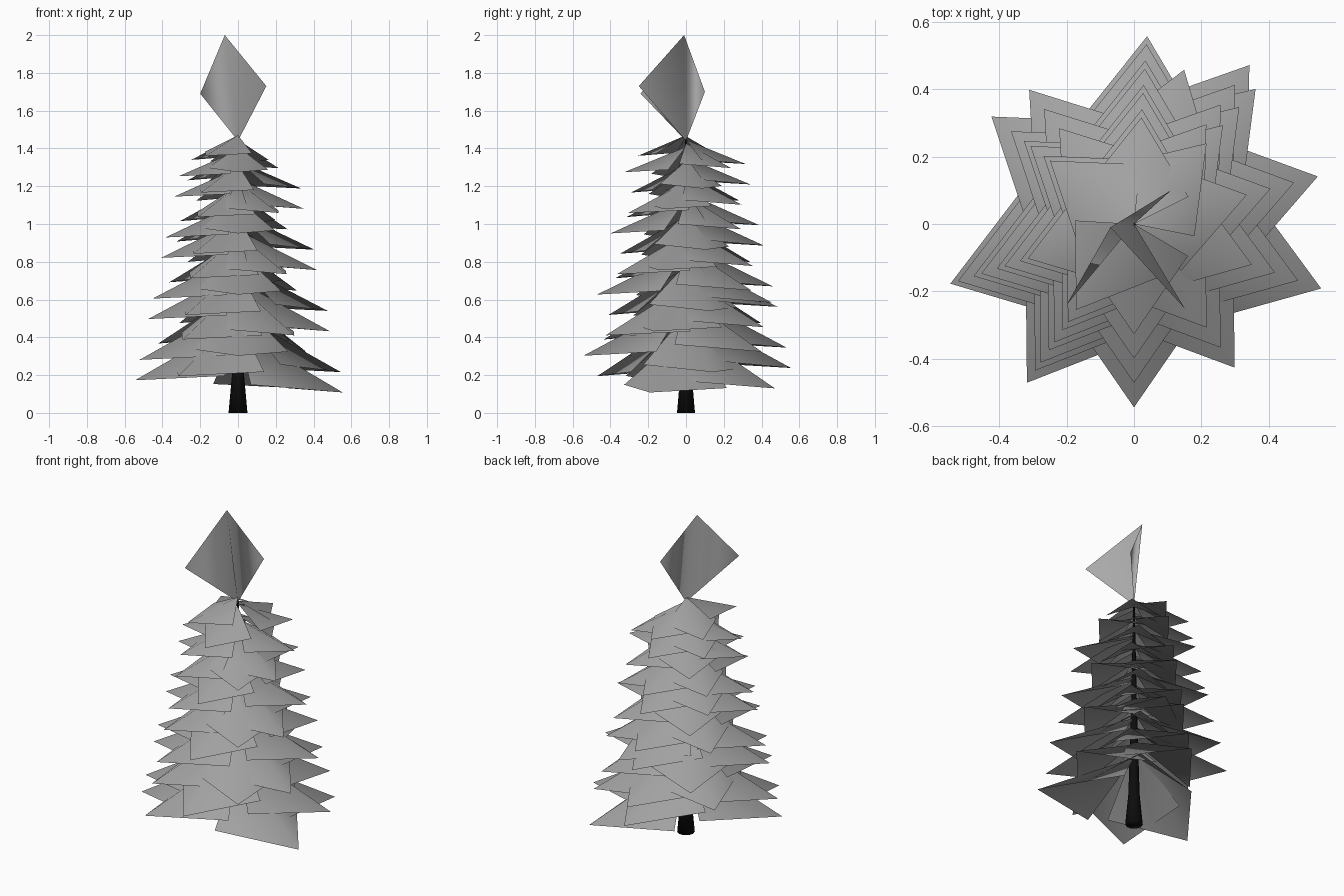
import bpy, bmesh, math
from mathutils import Vector

if "Cube" in bpy.data.objects:
    bpy.data.objects.remove(bpy.data.objects["Cube"])


def make_object(name, bm, shade):
    mesh = bpy.data.meshes.new(name)
    bm.to_mesh(mesh)
    bm.free()
    for p in mesh.polygons:
        p.use_smooth = True
    mat = bpy.data.materials.new(name + "_colour")
    mat.diffuse_color = (shade, shade, shade, 1)
    mat.use_nodes = True
    mat.node_tree.nodes["Principled BSDF"].inputs["Base Color"].default_value = mat.diffuse_color
    mesh.materials.append(mat)
    ob = bpy.data.objects.new(name, mesh)
    bpy.context.collection.objects.link(ob)
    return ob


def folded_card(bm, base, tip, sides):
    # triangles hinged on the ridge from base to tip
    b, t = bm.verts.new(base), bm.verts.new(tip)
    for i, s in enumerate(sides):
        v = bm.verts.new(s)
        bm.faces.new((b, v, t) if i % 2 == 0 else (b, t, v))


# trunk: tapered, flared at the foot
bm = bmesh.new()
rings = []
for r, z in [(.05, 0), (.032, .2), (.016, .8), (.004, 1.45)]:
    rings.append([bm.verts.new((r * math.cos(a), r * math.sin(a), z))
                  for a in [math.tau * i / 10 for i in range(10)]])
for lo, hi in zip(rings, rings[1:]):
    for i in range(10):
        j = (i + 1) % 10
        bm.faces.new((lo[i], lo[j], hi[j], hi[i]))
bm.faces.new(rings[0][::-1])
bm.faces.new(rings[-1])
make_object("trunk", bm, .004)

# branches: folded kites climbing in a spiral, five per turn
angles = [-19, 54, 128, 198, 236, 14.5, 86, 143, 198, 270, 48, 86, 143, 236, 305]
missing = {2, 7}
up = Vector((0, 0, 1))
bm = bmesh.new()
for n in range(59):
    if n in missing:
        continue
    a = math.radians(72 if n == 22 else angles[n % 15])
    out = Vector((math.cos(a), math.sin(a), 0))
    side = Vector((-out.y, out.x, 0))
    z = .108 + .0216 * n
    f = n / 58
    length = .587 - .28 * f
    drop = length * (.56 - .16 * f)
    base = up * min(z + drop, 1.47)
    tip = out * length + up * z
    corners = [out * length * .29 + side * k * length * .49 + up * (z + (.055 - .015 * k) * length)
               for k in (-1, 1)]
    folded_card(bm, base, tip, corners)
make_object("branches", bm, .36)

# crown: upright folded kite with three wings
bm = bmesh.new()
folded_card(bm, (0, 0, 1.44), (-.07, -.01, 2),
            [(-.2, -.24, 1.69), (.15, -.25, 1.73), (.11, .1, 1.7)])
make_object("crown", bm, .4)
